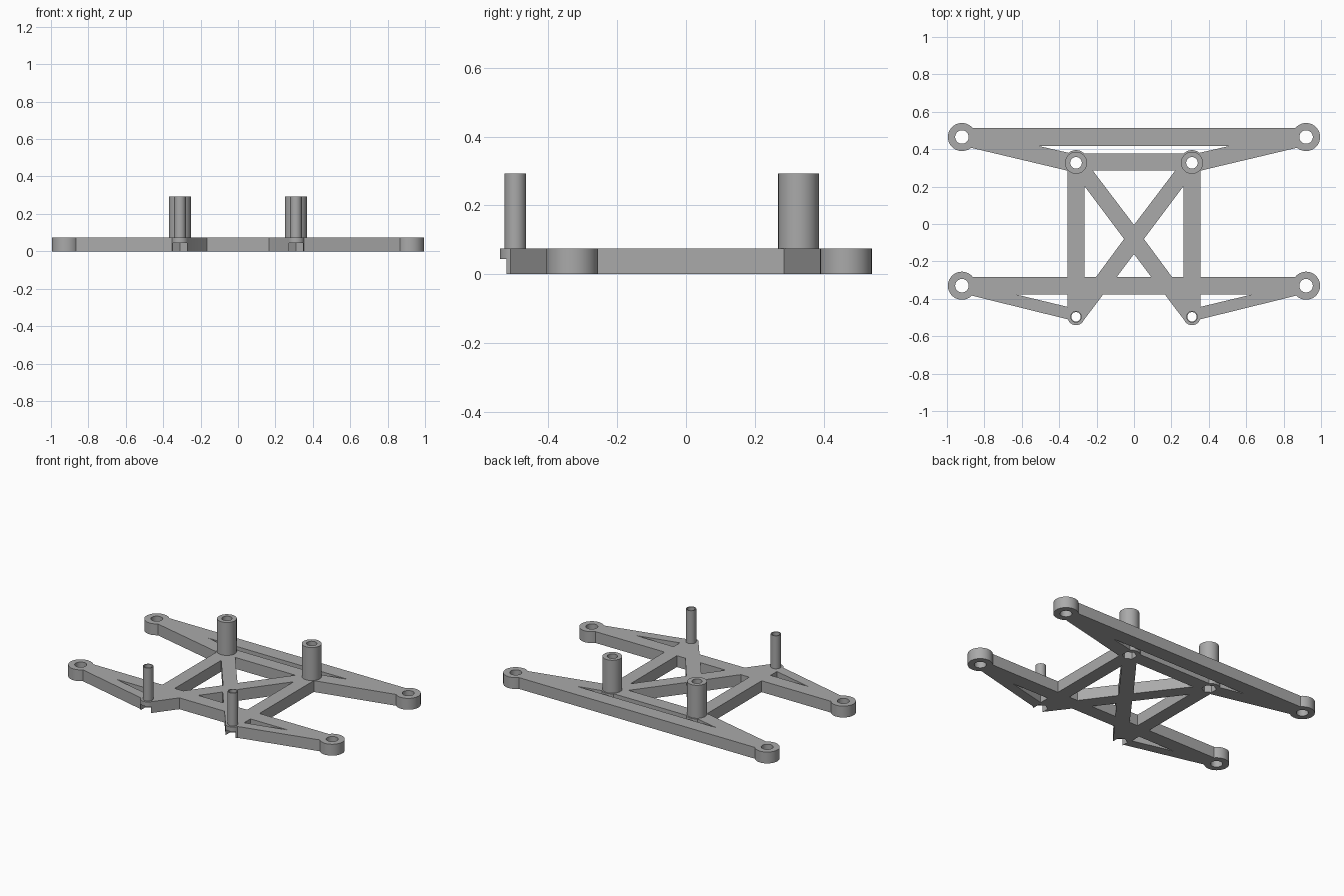
import bpy, bmesh
from math import sin, cos, radians, pi

cube = bpy.data.objects.get("Cube")
if cube:
    bpy.data.objects.remove(cube, do_unlink=True)

grey = bpy.data.materials.new("plain_grey")
grey.use_nodes = True
colour = (0.4, 0.4, 0.4, 1)
grey.diffuse_color = colour
grey.node_tree.nodes["Principled BSDF"].inputs["Base Color"].default_value = colour

T = 0.075           # plate thickness
TOP = 0.293         # post height
RECESS = 0.045      # depth of the underside pockets
BOSS = (0.31, 0.327)
PIN = (0.31, -0.496)
EARS = [(0.92, 0.465), (0.92, -0.33)]


def arc(c, r, a, b, n=24):
    """Points on a circle from angle a to b, in degrees."""
    angles = [radians(a + (b - a) * i / n) for i in range(n + 1)]
    return [(c[0] + r * cos(t), c[1] + r * sin(t)) for t in angles]


def circle(c, r, n=48):
    return arc(c, r, 0, 360, n)[:-1]


def flip(points):
    return [(-x, y) for x, y in reversed(points)]


def extrude(name, loops, z0, z1):
    """Solid from an outer loop and hole loops, between two heights."""
    curve = bpy.data.curves.new(name, "CURVE")
    curve.dimensions = "2D"
    curve.fill_mode = "BOTH"
    curve.extrude = (z1 - z0) / 2
    for loop in loops:
        s = curve.splines.new("POLY")
        s.points.add(len(loop) - 1)
        for p, (x, y) in zip(s.points, loop):
            p.co = (x, y, 0, 1)
        s.use_cyclic_u = True
    temp = bpy.data.objects.new(name + "_curve", curve)
    bpy.context.collection.objects.link(temp)
    bpy.context.view_layer.update()
    deps = bpy.context.evaluated_depsgraph_get()
    mesh = bpy.data.meshes.new_from_object(temp.evaluated_get(deps))
    bpy.data.objects.remove(temp, do_unlink=True)
    bm = bmesh.new()
    bm.from_mesh(mesh)
    bmesh.ops.remove_doubles(bm, verts=bm.verts, dist=1e-5)
    bmesh.ops.translate(bm, verts=bm.verts, vec=(0, 0, (z0 + z1) / 2))
    bmesh.ops.recalc_face_normals(bm, faces=bm.faces)
    bm.to_mesh(mesh)
    bm.free()
    mesh.name = name
    mesh.materials.clear()
    mesh.materials.append(grey)
    ob = bpy.data.objects.new(name, mesh)
    bpy.context.collection.objects.link(ob)
    return ob


def smooth(ob):
    bpy.ops.object.select_all(action="DESELECT")
    ob.select_set(True)
    bpy.context.view_layer.objects.active = ob
    bpy.ops.object.shade_smooth_by_angle(angle=radians(30))


# Outer outline of the frame, one half and its mirror
half = (arc(EARS[0], 0.075, 139, -130, 36)
        + [(0.355, 0.285), (0.355, -0.283)]
        + arc(EARS[1], 0.075, 141, -135, 36)
        + arc(PIN, 0.045, -18, -155, 16)
        + [(0.165, -0.377)])
loops = [half + flip(half)]

# Openings between the bars
slot = [(0.51, 0.417)] + arc((0.31, 0.333), 0.062, 50, 135, 10)
loops.append(slot + flip(slot))
loops.append([(-0.22, 0.285), (0.22, 0.285), (0, -0.005)])
loops.append([(0, -0.16), (0.092, -0.283), (-0.092, -0.283)])
side = [(0.265, 0.203), (0.053, -0.08), (0.203, -0.283), (0.265, -0.283)]
wedge = [(0.63, -0.377), (0.355, -0.377), (0.355, -0.443)]
for opening in (side, wedge):
    loops += [opening, flip(opening)]

# Screw holes
for c, r in ((EARS[0], 0.036), (EARS[1], 0.036), (BOSS, 0.031), (PIN, 0.025)):
    hole = circle(c, r)
    loops += [hole, flip(hole)]

frame = extrude("frame_plate", loops, 0, T)

# Underside pockets: hexagonal at the rear, open to the front at the pins
w = 0.037
hexagon = arc(BOSS, 0.044, 30, 330, 5)
pocket = [(PIN[0] + w, -0.6), (PIN[0] + w, PIN[1] + 0.021),
          (PIN[0], PIN[1] + 0.043),
          (PIN[0] - w, PIN[1] + 0.021), (PIN[0] - w, -0.6)]
for name, shape in (("rear_pocket", hexagon), ("front_pocket", pocket)):
    for label, pts in (("left", shape), ("right", flip(shape))):
        cutter = extrude(f"{name}_cutter_{label}", [pts], -0.05, RECESS)
        cutter.hide_render = True
        cutter.hide_set(True)
        mod = frame.modifiers.new(cutter.name, "BOOLEAN")
        mod.operation = "DIFFERENCE"
        mod.solver = "EXACT"
        mod.object = cutter

# Bake the pockets and drop the cutters
bpy.context.view_layer.update()
deps = bpy.context.evaluated_depsgraph_get()
baked = bpy.data.meshes.new_from_object(frame.evaluated_get(deps))
cutters = [m.object for m in frame.modifiers]
frame.modifiers.clear()
frame.data = baked
for c in cutters:
    bpy.data.objects.remove(c, do_unlink=True)
smooth(frame)

# Hollow posts
for name, c, r, inner in (("rear_post", BOSS, 0.059, 0.031),
                          ("front_post", PIN, 0.031, 0.025)):
    for label, sx in (("left", 1), ("right", -1)):
        centre = (sx * c[0], c[1])
        smooth(extrude(f"{name}_{label}",
                       [circle(centre, r), circle(centre, inner)], T, TOP))
